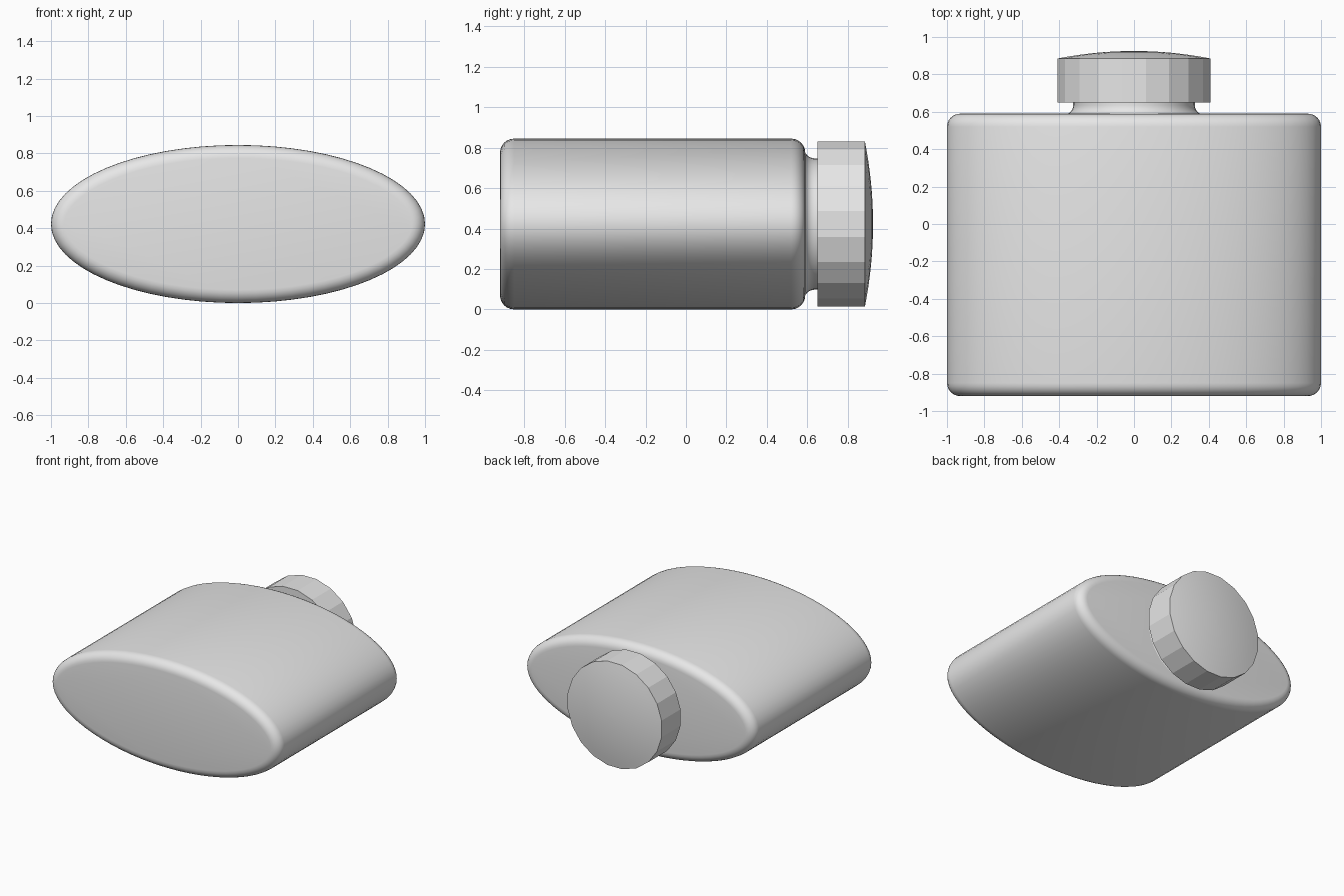
import bpy
import bmesh
from math import sin, cos, pi, radians, hypot
from mathutils import Vector

cube = bpy.data.objects.get("Cube")
if cube:
    bpy.data.objects.remove(cube, do_unlink=True)

HALF_W, HALF_H = 1.0, 0.4225
CENTRE_Z = HALF_H
FRONT, SHOULDER = -0.92, 0.59

grey = bpy.data.materials.new("light grey")
grey.use_nodes = True
grey.diffuse_color = (0.8, 0.8, 0.8, 1)
grey.node_tree.nodes["Principled BSDF"].inputs["Base Color"].default_value = (0.8, 0.8, 0.8, 1)


def loft(name, a, b, profile, sides, angle, phase=0.0):
    """Sweep an ellipse along y; profile holds (inset, y) pairs."""
    bm = bmesh.new()
    rings = []
    for inset, y in profile:
        ring = []
        for i in range(sides):
            t = 2 * pi * (i + phase) / sides
            nx, nz = b * cos(t), a * sin(t)
            n = hypot(nx, nz)
            ring.append(bm.verts.new(Vector((a * cos(t) - inset * nx / n, y,
                                             CENTRE_Z + b * sin(t) - inset * nz / n))))
        rings.append(ring)
    for r0, r1 in zip(rings, rings[1:]):
        for i in range(sides):
            j = (i + 1) % sides
            bm.faces.new((r0[i], r0[j], r1[j], r1[i]))
    bm.faces.new(rings[0])
    bm.faces.new(rings[-1])
    bmesh.ops.recalc_face_normals(bm, faces=bm.faces)
    mesh = bpy.data.meshes.new(name)
    bm.to_mesh(mesh)
    bm.free()
    mesh.materials.append(grey)
    obj = bpy.data.objects.new(name, mesh)
    bpy.context.collection.objects.link(obj)
    bpy.ops.object.select_all(action='DESELECT')
    obj.select_set(True)
    bpy.context.view_layer.objects.active = obj
    bpy.ops.object.shade_smooth_by_angle(angle=radians(angle))
    return obj


# Oval flask body with rounded front and shoulder edges
R = 0.07
STEPS = 6
arc = [pi / 2 * k / STEPS for k in range(STEPS + 1)]
body = [(R * (1 - sin(t)), FRONT + R * (1 - cos(t))) for t in arc]
body += [(R * (1 - cos(t)), SHOULDER - R * (1 - sin(t))) for t in arc]
loft("flask_body", HALF_W, HALF_H, body, 64, 40)

# Neck flaring into the shoulder
NECK_R, FLARE = 0.325, 0.05
neck = [(-FLARE * (1 - sin(t)), SHOULDER - 0.005 + FLARE * (1 - cos(t))) for t in arc]
neck.append((0, 0.66))
loft("neck", NECK_R, NECK_R, neck, 40, 40)

# Faceted cap with a shallow domed end
CAP_R, RIM, DOME = 0.413, 0.885, 0.04
cap = [(0, 0.65)]
for k in range(9):
    f = 1 - k / 8.2
    cap.append((CAP_R * (1 - f), RIM + DOME * (1 - f * f)))
loft("cap", CAP_R, CAP_R, cap, 20, 10, phase=0.5)
